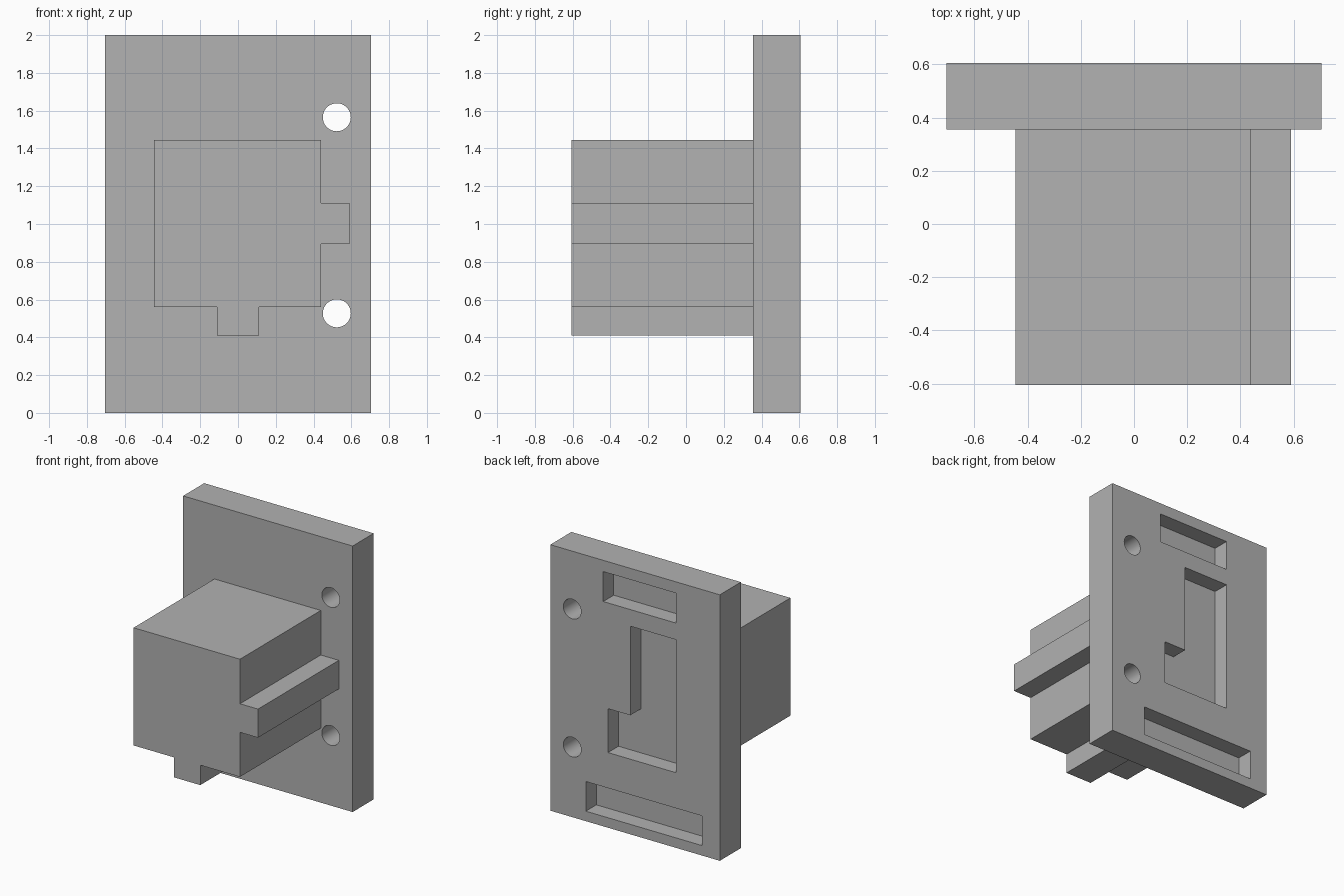
import bpy, bmesh
from math import radians
from mathutils import Matrix, Vector

cube = bpy.data.objects.get("Cube")
if cube:
    bpy.data.objects.remove(cube, do_unlink=True)

grey = bpy.data.materials.new("light grey")
grey.use_nodes = True
COLOUR = (0.445, 0.445, 0.445, 1)
grey.diffuse_color = COLOUR
grey.node_tree.nodes["Principled BSDF"].inputs["Base Color"].default_value = COLOUR

PLATE_FRONT, PLATE_BACK = 0.355, 0.605
RECESS_FLOOR = 0.48


def finish(name, bm):
    bmesh.ops.recalc_face_normals(bm, faces=bm.faces)
    mesh = bpy.data.meshes.new(name)
    bm.to_mesh(mesh)
    bm.free()
    mesh.materials.append(grey)
    ob = bpy.data.objects.new(name, mesh)
    bpy.context.collection.objects.link(ob)
    return ob


def prism(name, outline, y0, y1):
    """Extrude an (x, z) outline from y0 to y1."""
    bm = bmesh.new()
    face = bm.faces.new([bm.verts.new((x, y0, z)) for x, z in outline])
    ext = bmesh.ops.extrude_face_region(bm, geom=[face])["geom"]
    verts = [g for g in ext if isinstance(g, bmesh.types.BMVert)]
    bmesh.ops.translate(bm, verts=verts, vec=Vector((0, y1 - y0, 0)))
    return finish(name, bm)


def rect(x0, x1, z0, z1):
    return [(x0, z0), (x1, z0), (x1, z1), (x0, z1)]


def drill(name, x, z, radius):
    bm = bmesh.new()
    place = Matrix.Translation((x, PLATE_FRONT, z)) @ Matrix.Rotation(radians(90), 4, "X")
    bmesh.ops.create_cone(bm, cap_ends=True, segments=48, radius1=radius,
                          radius2=radius, depth=1, matrix=place)
    return finish(name, bm)


# Mounting plate
plate = prism("mounting_plate", rect(-0.705, 0.705, 0, 2), PLATE_FRONT, PLATE_BACK)

# Recesses in the back, and the two screw holes
stepped = [(-0.34, 0.565), (0.225, 0.565), (0.225, 0.895),
           (0.04, 0.895), (0.04, 1.565), (-0.34, 1.565)]
cutters = [
    prism("upper_slot_cutter", rect(-0.34, 0.265, 1.69, 1.915), RECESS_FLOOR, 0.7),
    prism("stepped_recess_cutter", stepped, RECESS_FLOOR, 0.7),
    prism("lower_slot_cutter", rect(-0.557, 0.41, 0.075, 0.298), RECESS_FLOOR, 0.7),
    drill("upper_hole_cutter", 0.523, 1.565, 0.074),
    drill("lower_hole_cutter", 0.523, 0.527, 0.074),
]
for cutter in cutters:
    cutter.hide_render = True
    mod = plate.modifiers.new(cutter.name, "BOOLEAN")
    mod.operation = "DIFFERENCE"
    mod.solver = "EXACT"
    mod.object = cutter

# Bake the cuts and drop the cutters
graph = bpy.context.evaluated_depsgraph_get()
cut_mesh = bpy.data.meshes.new_from_object(plate.evaluated_get(graph))
plate.modifiers.clear()
plate.data = cut_mesh
for cutter in cutters:
    bpy.data.objects.remove(cutter, do_unlink=True)

# Keyed block: square body with a side key and a bottom key
block = prism("keyed_block", [
    (-0.445, 0.56), (-0.11, 0.56), (-0.11, 0.41), (0.11, 0.41),
    (0.11, 0.56), (0.44, 0.56), (0.44, 0.895), (0.59, 0.895),
    (0.59, 1.11), (0.44, 1.11), (0.44, 1.445), (-0.445, 1.445),
], -0.605, PLATE_FRONT + 0.01)

# Round hole walls shade smoothly, all corners stay sharp
for ob in bpy.context.selected_objects:
    ob.select_set(False)
plate.select_set(True)
bpy.context.view_layer.objects.active = plate
bpy.ops.object.shade_smooth_by_angle(angle=radians(30))
